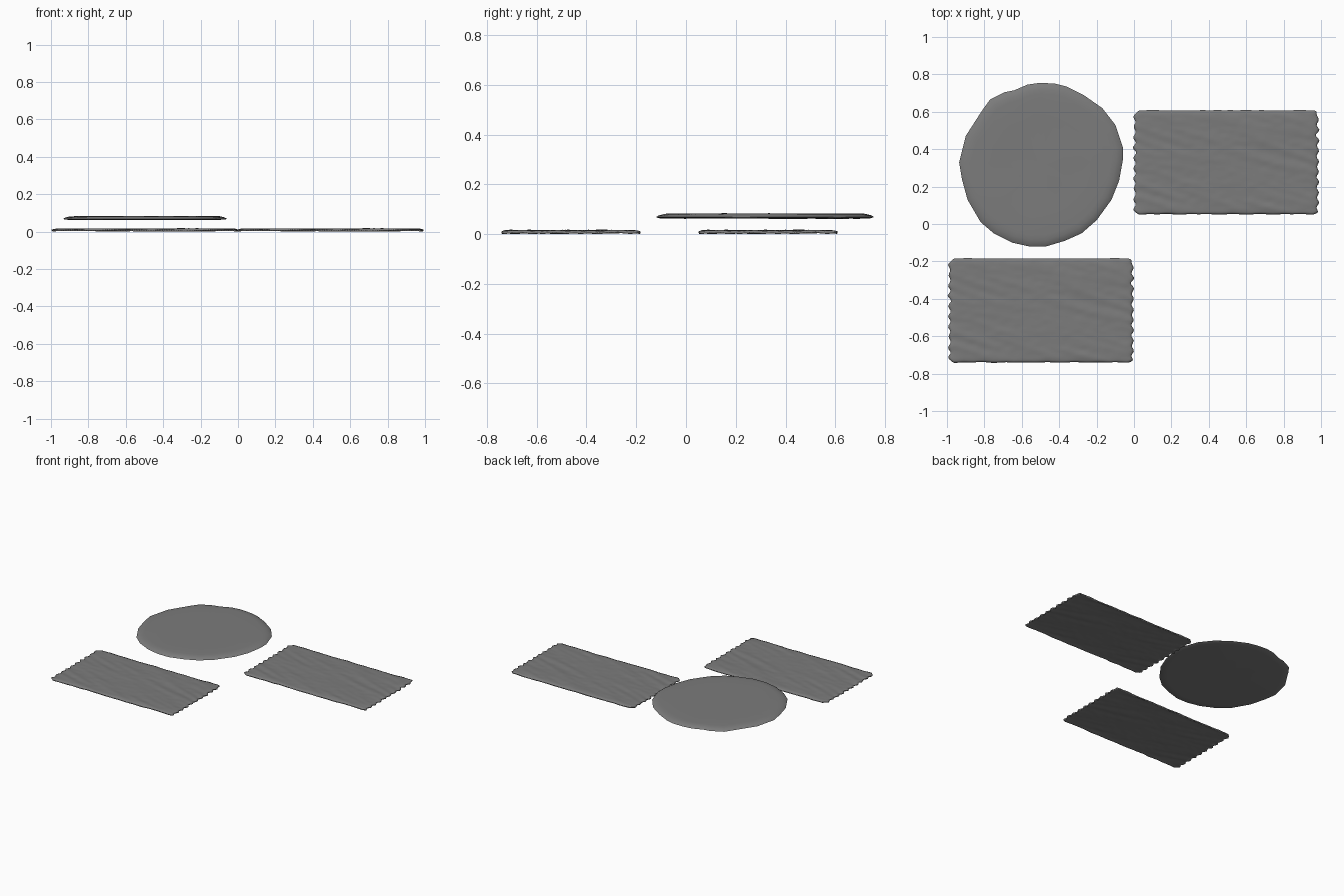
import bpy, bmesh, random
from math import sin, pi, hypot
from mathutils import Vector, noise

cube = bpy.data.objects.get("Cube")
if cube:
    bpy.data.objects.remove(cube)

# One plain grey cloth
cloth = bpy.data.materials.new("grey cloth")
cloth.use_nodes = True
GREY = (0.2, 0.2, 0.2, 1)
cloth.diffuse_color = GREY
cloth.node_tree.nodes["Principled BSDF"].inputs["Base Color"].default_value = GREY


def finish(name, bm, location, angle):
    bmesh.ops.recalc_face_normals(bm, faces=bm.faces)
    mesh = bpy.data.meshes.new(name)
    bm.to_mesh(mesh)
    bm.free()
    mesh.materials.append(cloth)
    obj = bpy.data.objects.new(name, mesh)
    bpy.context.collection.objects.link(obj)
    obj.location = location
    bpy.ops.object.select_all(action="DESELECT")
    obj.select_set(True)
    bpy.context.view_layer.objects.active = obj
    bpy.ops.object.shade_smooth_by_angle(angle=angle)
    return obj


# Rectangular rug: wrinkled sheet, ragged short ends, drooping rim
HALF_X, HALF_Y, CORNER = 0.49, 0.278, 0.03


def rect_rug(name, location):
    random.seed(4)
    bm = bmesh.new()
    bmesh.ops.create_grid(bm, x_segments=80, y_segments=48, size=1)
    for v in bm.verts:
        u, w = v.co.x, v.co.y
        x, y = u * HALF_X, w * HALF_Y
        # round the corners
        dx, dy = abs(x) - HALF_X + CORNER, abs(y) - HALF_Y + CORNER
        if dx > 0 and dy > 0:
            k = max(dx, dy) / hypot(dx, dy)
            x += (dx * k - dx) * (1 if x > 0 else -1)
            y += (dy * k - dy) * (1 if y > 0 else -1)
        # ragged ends, gentle sides
        side = 1 if u > 0 else -1
        ragged = sin(y * 2 * pi / 0.055 + side) + noise.noise((side * 3, y * 30, 0))
        x += side * 0.007 * ragged * abs(u) ** 24
        y += 0.004 * noise.noise((x * 14, w, 5)) * abs(w) ** 12
        # slanting creases
        crease = noise.noise(((x + y) * 5, (y + x * 0.25) * 24, 1))
        ripple = noise.noise((x * 18, y * 40, 7))
        edge = max(abs(u) ** 40, abs(w) ** 24)
        z = 0.0155 + 0.0032 * crease + 0.0012 * ripple - 0.006 * edge
        v.co = (x, y, z)
    rug = finish(name, bm, location, 0.9)
    thick = rug.modifiers.new("thickness", "SOLIDIFY")
    thick.thickness = 0.008
    thick.offset = -1
    return rug


rect_rug("front_rectangular_rug", (-0.497, -0.462, 0))
rect_rug("back_rectangular_rug", (0.493, 0.33, 0))

# Round rug: hand-cut outline, lofted through shrinking rings
OUTLINE = [(-.5, .755), (-.57, .745), (-.64, .715), (-.69, .705), (-.77, .665),
           (-.81, .61), (-.9, .47), (-.935, .33), (-.92, .24), (-.89, .13),
           (-.82, .01), (-.75, -.05), (-.65, -.1), (-.56, -.12), (-.47, -.12),
           (-.37, -.09), (-.28, -.05), (-.2, .02), (-.12, .13), (-.08, .23),
           (-.06, .34), (-.06, .41), (-.1, .53), (-.17, .62), (-.27, .69),
           (-.36, .735), (-.42, .75)]
CENTRE = Vector((-0.495, 0.315))
RINGS = [(0.88, 0.062), (0.98, 0.064), (1, 0.068), (0.975, 0.075), (0.92, 0.081),
         (0.86, 0.083), (0.6, 0.082), (0.3, 0.0825)]

bm = bmesh.new()
rings = []
for scale, z in RINGS:
    ring = []
    for point in OUTLINE:
        p = (Vector(point) - CENTRE) * scale
        wave = 0.0015 * noise.noise((p.x * 9, p.y * 9, z * 20))
        ring.append(bm.verts.new((p.x, p.y, z + wave)))
    rings.append(ring)
count = len(OUTLINE)
for low, high in zip(rings, rings[1:]):
    for i in range(count):
        j = (i + 1) % count
        bm.faces.new((low[i], low[j], high[j], high[i]))
for ring, z in ((rings[0], 0.062), (rings[-1], 0.082)):
    hub = bm.verts.new((0, 0, z))
    for i in range(count):
        bm.faces.new((ring[i], ring[(i + 1) % count], hub))
finish("round_rug", bm, (CENTRE.x, CENTRE.y, 0), 0.9)
